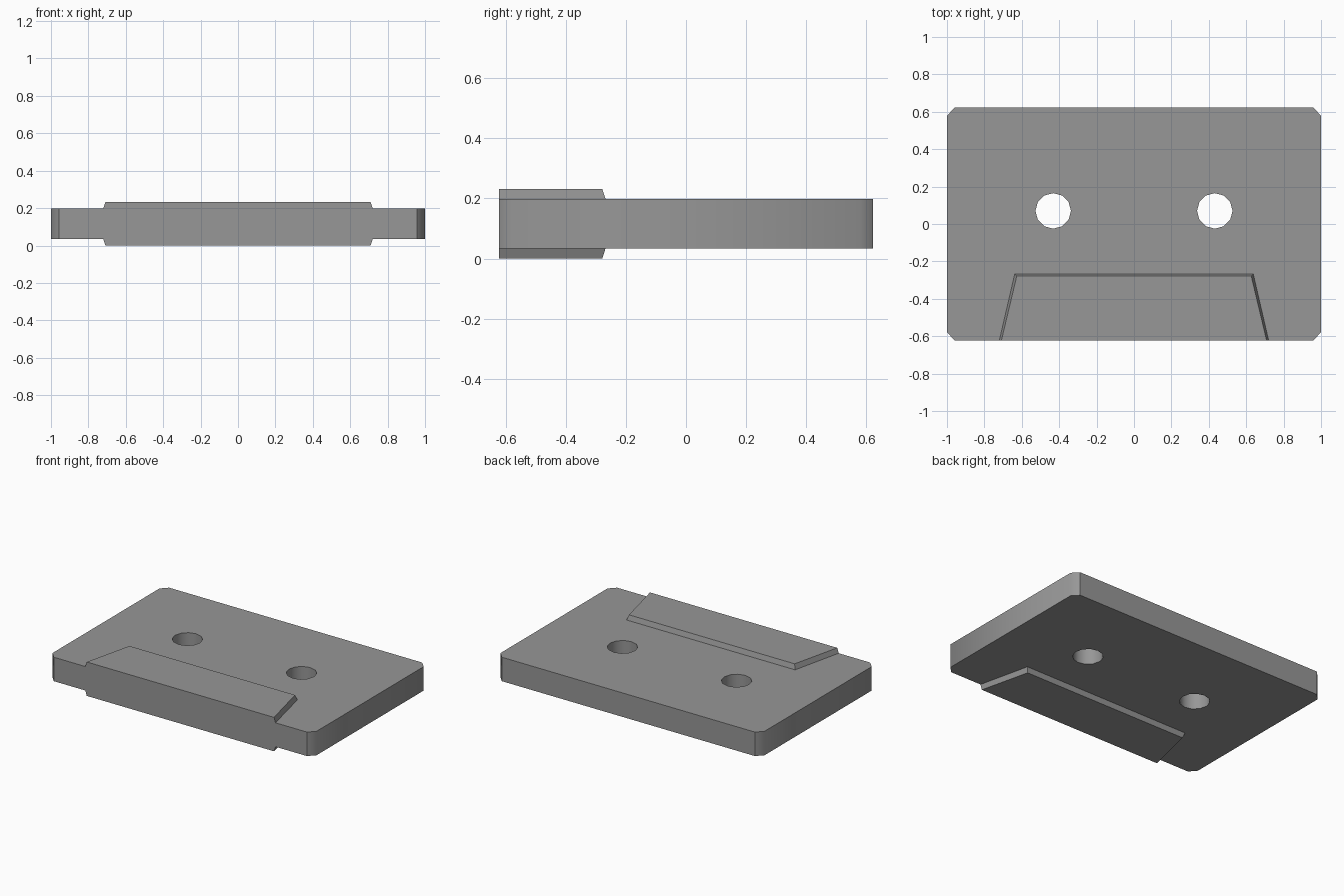
import bpy, bmesh, math

if "Cube" in bpy.data.objects:
    bpy.data.objects.remove(bpy.data.objects["Cube"])

HALF_Y = 0.623
Z_LOW, Z_HIGH, Z_TOP = 0.034, 0.198, 0.232

grey = bpy.data.materials.new("dark_grey")
grey.diffuse_color = (0.31, 0.31, 0.31, 1)
grey.use_nodes = True
grey.node_tree.nodes["Principled BSDF"].inputs["Base Color"].default_value = grey.diffuse_color


def finish(bm, name):
    bmesh.ops.recalc_face_normals(bm, faces=bm.faces)
    mesh = bpy.data.meshes.new(name)
    bm.to_mesh(mesh)
    bm.free()
    mesh.materials.append(grey)
    obj = bpy.data.objects.new(name, mesh)
    bpy.context.collection.objects.link(obj)
    return obj


def add_loop(bm, points, z):
    verts = [bm.verts.new((x, y, z)) for x, y in points]
    return [bm.edges.new((a, b)) for a, b in zip(verts, verts[1:] + verts[:1])]


def circle(cx, cy, r, n):
    return [(cx + r * math.cos(math.tau * i / n), cy + r * math.sin(math.tau * i / n))
            for i in range(n)]


# Main plate: chamfered rectangle with two 12-sided reel holes
cx, cy = 0.042, 0.044
outline = [(1, HALF_Y - cy), (1 - cx, HALF_Y), (cx - 1, HALF_Y), (-1, HALF_Y - cy),
           (-1, cy - HALF_Y), (cx - 1, -HALF_Y), (1 - cx, -HALF_Y), (1, cy - HALF_Y)]
bm = bmesh.new()
edges = add_loop(bm, outline, Z_LOW)
for side in (-1, 1):
    edges += add_loop(bm, circle(side * 0.432, 0.07, 0.095, 12), Z_LOW)
bmesh.ops.triangle_fill(bm, edges=edges, use_beauty=True, normal=(0, 0, 1))
new = bmesh.ops.extrude_face_region(bm, geom=bm.faces[:], use_keep_orig=True)
bmesh.ops.translate(bm, vec=(0, 0, Z_HIGH - Z_LOW),
                    verts=[g for g in new["geom"] if isinstance(g, bmesh.types.BMVert)])
plate = finish(bm, "plate")
# Chamfers blend into the short sides; front and back faces stay flat
bpy.context.view_layer.objects.active = plate
plate.select_set(True)
bpy.ops.object.shade_smooth_by_angle(angle=math.radians(45))
plate.select_set(False)


# Raised trapezoid panels along the front edge, with sloped sides
def panel(name, z_base, z_face):
    bm = bmesh.new()
    rings = []
    for z, inset in ((z_base, 0), (z_face, 0.011)):
        front, back, y = 0.72 - inset, 0.638 - inset, -0.268 - inset
        rings.append([bm.verts.new(p) for p in (
            (-front, -HALF_Y, z), (front, -HALF_Y, z), (back, y, z), (-back, y, z))])
    for ring in rings:
        bm.faces.new(ring)
    for i in range(4):
        j = (i + 1) % 4
        bm.faces.new((rings[0][i], rings[0][j], rings[1][j], rings[1][i]))
    finish(bm, name)


panel("top_panel", Z_HIGH, Z_TOP)
panel("bottom_panel", Z_LOW, 0)
